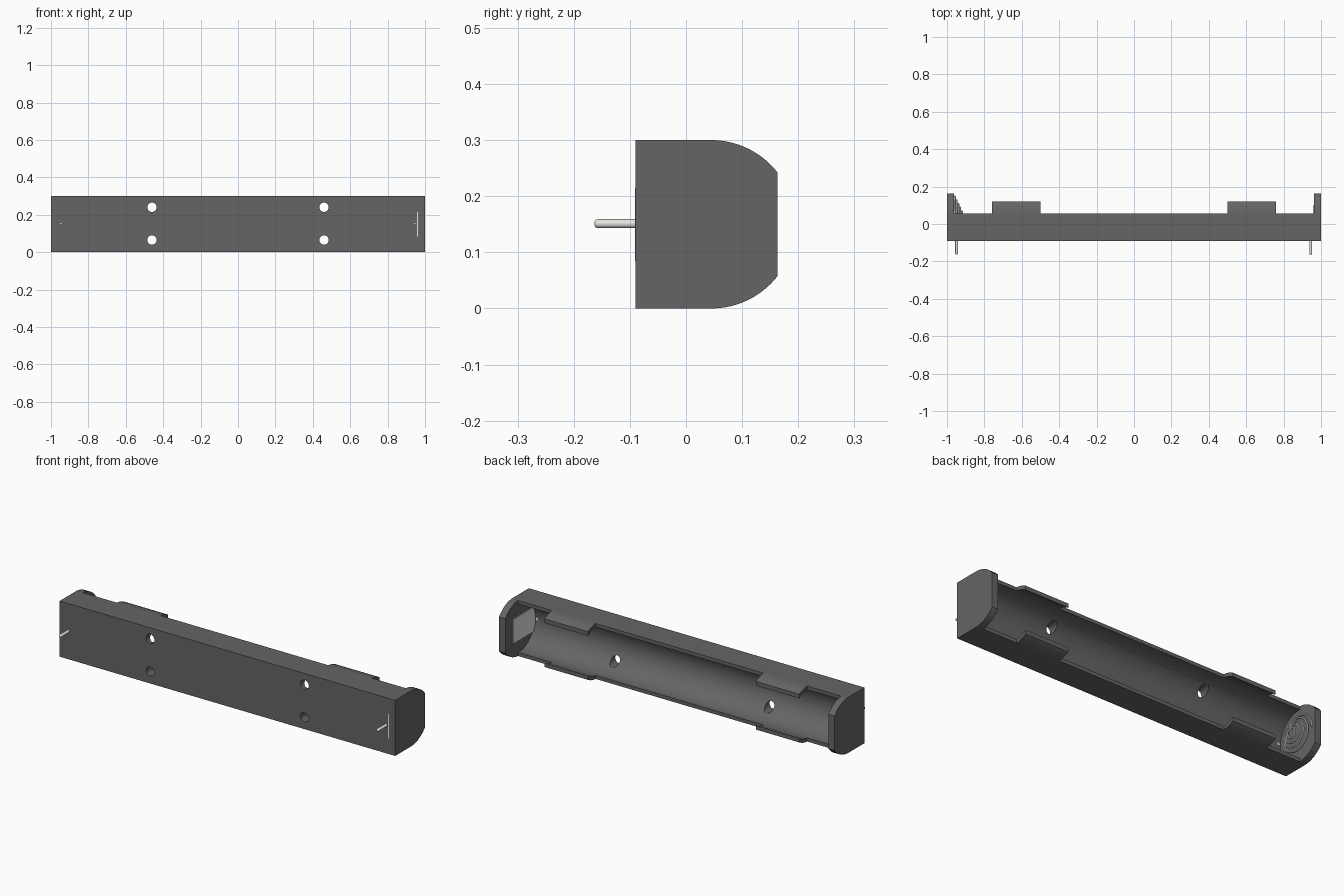
import bpy, bmesh, math
from mathutils import Vector

if "Cube" in bpy.data.objects:
    bpy.data.objects.remove(bpy.data.objects["Cube"])

CY, CZ = 0.045, 0.15      # axis of the battery channel
R_OUT, R_IN = 0.15, 0.131
X_CAP = 0.963             # inner face of the end caps


def material(name, color):
    m = bpy.data.materials.new(name)
    m.diffuse_color = (*color, 1)
    m.use_nodes = True
    m.node_tree.nodes["Principled BSDF"].inputs["Base Color"].default_value = m.diffuse_color
    return m


PLASTIC = material("dark_plastic", (0.13, 0.13, 0.13))
METAL = material("metal", (0.78, 0.77, 0.73))


def finish(ob, mat):
    ob.data.materials.append(mat)
    bpy.ops.object.select_all(action='DESELECT')
    ob.select_set(True)
    bpy.context.view_layer.objects.active = ob
    bpy.ops.object.shade_smooth_by_angle(angle=math.radians(30))


def prism(name, pts, offset):
    """Extrude a closed outline of 3D points by an offset vector."""
    bm = bmesh.new()
    face = bm.faces.new([bm.verts.new(p) for p in pts])
    ext = bmesh.ops.extrude_face_region(bm, geom=[face])
    moved = [g for g in ext["geom"] if isinstance(g, bmesh.types.BMVert)]
    bmesh.ops.translate(bm, verts=moved, vec=Vector(offset))
    bmesh.ops.recalc_face_normals(bm, faces=bm.faces)
    me = bpy.data.meshes.new(name)
    bm.to_mesh(me)
    bm.free()
    ob = bpy.data.objects.new(name, me)
    bpy.context.collection.objects.link(ob)
    return ob


def circle_x(x, r, n=96):
    return [(x, CY + r * math.cos(2 * math.pi * i / n),
             CZ + r * math.sin(2 * math.pi * i / n)) for i in range(n)]


def circle_y(x, y, z, r, n=32):
    return [(x + r * math.cos(2 * math.pi * i / n), y,
             z + r * math.sin(2 * math.pi * i / n)) for i in range(n)]


def cut(ob, cutter):
    cutter.hide_render = True
    mod = ob.modifiers.new("cut", 'BOOLEAN')
    mod.operation, mod.solver, mod.object = 'DIFFERENCE', 'EXACT', cutter
    bpy.context.view_layer.objects.active = ob
    bpy.ops.object.modifier_apply(modifier=mod.name)
    bpy.data.objects.remove(cutter)


# Holder body: end cap outline along the full length
a_max = math.acos((0.163 - CY) / R_OUT)
arc = []
for i in range(17):
    a = math.pi / 2 + (a_max - math.pi / 2) * i / 16
    arc.append((CY + R_OUT * math.cos(a), R_OUT * math.sin(a)))
outline = [(-0.09, 0.3)] + [(y, CZ + z) for y, z in arc]
outline += [(y, CZ - z) for y, z in reversed(arc)] + [(-0.09, 0)]
body = prism("holder_body", [(-1, y, z) for y, z in outline], (2, 0, 0))

# Stepped opening leaves the caps, the low side walls and four clips
steps = [(0.5, 0.055), (0.5, 0.12), (0.76, 0.12), (0.76, 0.055),
         (X_CAP, 0.055), (X_CAP, 0.3)]
steps = [(-x, y) for x, y in reversed(steps)] + steps
cut(body, prism("opening_cutter", [(x, y, -0.1) for x, y in steps], (0, 0, 0.5)))

# Round battery channel
cut(body, prism("channel_cutter", circle_x(-X_CAP, R_IN), (2 * X_CAP, 0, 0)))

# Four mounting holes
for x in (-0.46, 0.46):
    for z in (0.065, 0.24):
        cut(body, prism("hole_cutter", circle_y(x, -0.2, z, 0.025), (0, 0.24, 0)))
finish(body, PLASTIC)

# Flat contact plate at the right end
plate = prism("contact_plate", [(0.957, -0.0905, 0.085), (0.9635, -0.0905, 0.085),
                                (0.9635, 0.1, 0.085), (0.957, 0.1, 0.085)],
              (0, 0, 0.13))
finish(plate, METAL)

# Solder pins with rounded tips
for side, x in (("left", -0.948), ("right", 0.945)):
    pin = prism(side + "_pin", circle_y(x, -0.163, CZ + 0.001, 0.008, 24), (0, 0.08, 0))
    bm = bmesh.new()
    bm.from_mesh(pin.data)
    tip = [e for e in bm.edges if all(v.co.y < -0.16 for v in e.verts)]
    bmesh.ops.bevel(bm, geom=tip, offset=0.006, segments=4, profile=0.5, affect='EDGES')
    bm.to_mesh(pin.data)
    bm.free()
    finish(pin, METAL)

# Conical contact spring at the left end
turns, per = 4.5, 40
count = int(turns * per) + 1
cu = bpy.data.curves.new("contact_spring", 'CURVE')
cu.dimensions = '3D'
cu.bevel_depth, cu.bevel_resolution, cu.use_fill_caps = 0.005, 2, True
sp = cu.splines.new('POLY')
sp.points.add(count - 1)
for i, p in enumerate(sp.points):
    t = i / (count - 1)
    r = 0.102 - 0.088 * t
    a = 2 * math.pi * turns * t
    p.co = (-0.958 + 0.042 * t, CY + r * math.cos(a), CZ + r * math.sin(a), 1)
spring = bpy.data.objects.new("contact_spring", cu)
bpy.context.collection.objects.link(spring)
bpy.ops.object.select_all(action='DESELECT')
spring.select_set(True)
bpy.context.view_layer.objects.active = spring
bpy.ops.object.convert(target='MESH')
finish(bpy.context.view_layer.objects.active, METAL)
